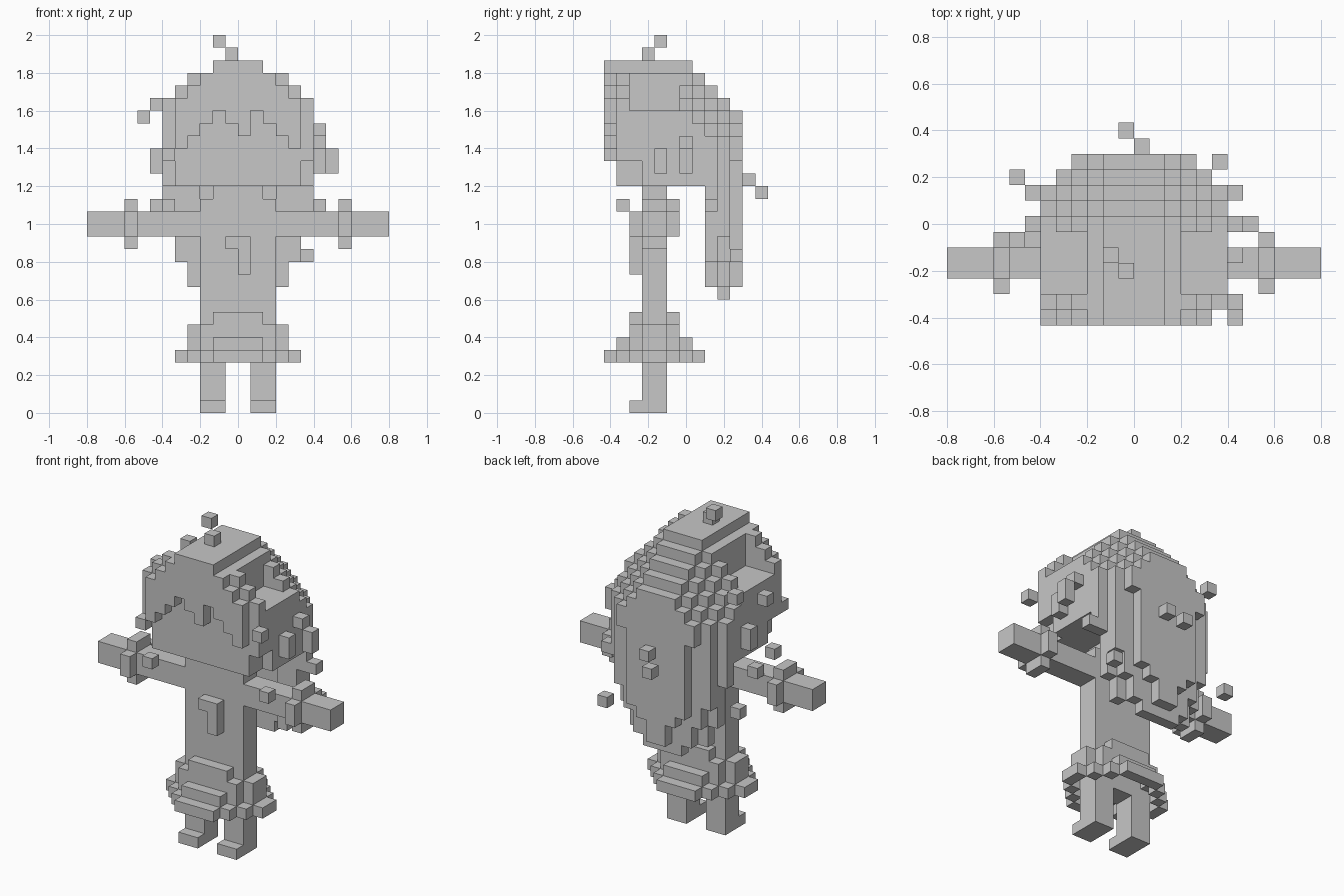
import bpy, bmesh

if "Cube" in bpy.data.objects:
    bpy.data.objects.remove(bpy.data.objects["Cube"])

U = 2 / 30                       # edge of one cube
GREY = bpy.data.materials.new("grey")
GREY.diffuse_color = (0.57, 0.57, 0.57, 1)
GREY.use_nodes = True
GREY.node_tree.nodes["Principled BSDF"].inputs["Base Color"].default_value = GREY.diffuse_color


def box(i0, i1, j0, j1, k0, k1):
    """Set of grid cells, all ends included."""
    return {(i, j, k) for i in range(i0, i1 + 1)
            for j in range(j0, j1 + 1) for k in range(k0, k1 + 1)}


def row(half, j, k0, k1):
    """Row of cells centred on x = 0."""
    return box(-half, half - 1, j, j, k0, k1)


def mirror(cells):
    return cells | {(-1 - i, j, k) for i, j, k in cells}


def build(name, cells):
    """Make one mesh of the outer faces of a set of cells."""
    bm = bmesh.new()
    verts = {}

    def vert(p):
        if p not in verts:
            verts[p] = bm.verts.new((p[0] * U, (p[1] - 6.5) * U, p[2] * U))
        return verts[p]

    for c in sorted(cells):
        for axis in range(3):
            for side in (0, 1):
                n = list(c)
                n[axis] += 2 * side - 1
                if tuple(n) in cells:
                    continue
                a, b = (axis + 1) % 3, (axis + 2) % 3
                quad = []
                for da, db in ((0, 0), (1, 0), (1, 1), (0, 1)):
                    p = list(c)
                    p[axis] += side
                    p[a] += da
                    p[b] += db
                    quad.append(vert(tuple(p)))
                bm.faces.new(quad if side else quad[::-1])
    bmesh.ops.dissolve_limit(bm, angle_limit=0.01, verts=bm.verts[:], edges=bm.edges[:])
    mesh = bpy.data.meshes.new(name)
    bm.to_mesh(mesh)
    bm.free()
    mesh.materials.append(GREY)
    bpy.context.collection.objects.link(bpy.data.objects.new(name, mesh))


# Legs with feet that stick out in front
build("legs", mirror(box(1, 2, 3, 4, 0, 3) | box(1, 2, 2, 2, 0, 0)))

# Torso, neck and the tie on the chest
build("torso", row(3, 3, 4, 16) | row(3, 4, 4, 16) | row(2, 3, 17, 17) | row(2, 4, 17, 17))
build("tie", box(-1, 0, 2, 2, 13, 13) | box(0, 0, 2, 2, 11, 12))

# Arms and cross-shaped cuffs
build("arms", mirror(box(3, 11, 3, 4, 14, 15)))
build("cuffs", mirror(box(8, 8, 2, 5, 14, 15) | box(8, 8, 3, 4, 13, 16)))


# Skirt: hollow diamond rings that widen towards the hem
def diamond(k, reach, half):
    cells = set()
    for j in range(3 - reach, 5 + reach):
        d = max(3 - j, j - 4, 0)
        cells |= row(half - d, j, k, k)
    return cells


def ring(k, reach, half):
    return diamond(k, reach, half) - diamond(k, reach - 1, half - 1)


build("skirt", ring(4, 3, 5) | ring(5, 2, 4) | ring(6, 1, 4) | ring(7, 1, 3))

# Head: stepped dome with diagonal back corners and a notch above each side
head = set()
for k in range(18, 28):
    full = {27: 2, 26: 4, 25: 5}.get(k, 6)
    back = min(10, 33 - k)
    corner = {22: 3}.get(k, 2 if k > 22 else 4)
    for j in range(1, back + 1):
        half = min(full, corner + back - j)
        if k > 23 and 2 <= j <= 5:
            half = min(half, 3)
        head |= row(half, j, k, k)
head -= mirror(box(5, 5, 1, 2, 18, 19) | box(3, 3, 10, 10, 18, 19))
head -= box(-4, 3, 8, 8, 18, 18)
build("head", head)

# Fringe: front layer with a ragged lower edge
fringe = set()
lower_edge = [21, 22, 23, 24, 23, 22, 24, 23, 22, 21]
for n, low in enumerate(lower_edge):
    i = n - 5
    reach = max(i, -1 - i)
    top = 27 if reach < 2 else 28 - reach
    fringe |= box(i, i, 0, 0, low, top)
build("fringe", fringe)

# Long back hair: curved curtain, each layer stepped to a point
hair = set()
for j, tips in {8: {3: 10, 4: 12, 5: 16},
                9: {0: 9, 1: 9, 2: 10, 3: 12, 4: 14},
                10: {0: 10, 1: 12, 2: 13}}.items():
    for reach, low in tips.items():
        hair |= box(reach, reach, j, j, low, 17)
build("back_hair", mirror(hair))

# Ear tufts at the sides of the head
build("ear_tufts", box(-7, -7, 6, 6, 19, 20) | box(7, 7, 6, 6, 19, 20)
      | box(6, 6, 4, 4, 19, 20) | box(6, 6, 6, 6, 21, 21))

# Loose locks around the head and back
build("loose_locks", {
    (-1, 3, 28), (-2, 4, 29), (0, 11, 18), (-1, 12, 17),
    (-7, 8, 24), (-8, 5, 23), (-8, 9, 14), (-7, 5, 16), (-6, 0, 20),
    (-6, 1, 16), (6, 1, 16), (6, 8, 16), (6, 0, 22), (5, 10, 12)})
